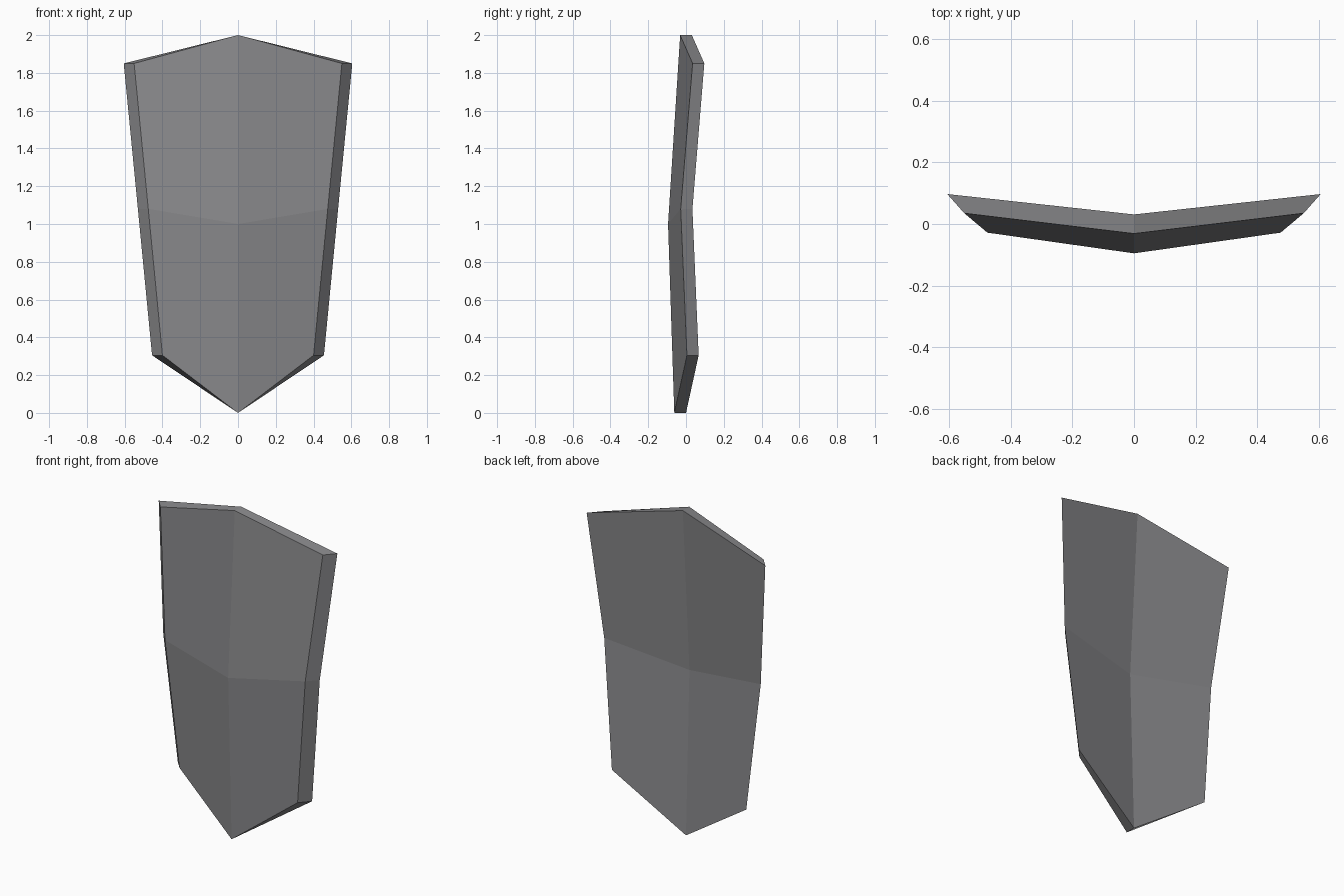
import bpy, bmesh

if "Cube" in bpy.data.objects:
    bpy.data.objects.remove(bpy.data.objects["Cube"])

# Rows from bottom to top: (spine y, spine z), (rim x, rim y, rim z) on the front
ROWS = [
    ((-0.062, 0.0), (0.40, 0.005, 0.305)),
    ((-0.095, 1.0), (0.475, -0.028, 1.08)),
    ((-0.031, 2.0), (0.55, 0.035, 1.85)),
]
THICK, FLARE = 0.062, 0.055

steel = bpy.data.materials.new("steel_grey")
steel.diffuse_color = (0.25, 0.25, 0.26, 1)
steel.use_nodes = True
steel.node_tree.nodes["Principled BSDF"].inputs["Base Color"].default_value = steel.diffuse_color

# Right half of the plate, with the rim flaring outward towards the back
bm = bmesh.new()
layers = []
for back in (0, 1):
    layers.append([(bm.verts.new((0, y + back * THICK, z)),
                    bm.verts.new((rx + back * FLARE, ry + back * THICK, rz)))
                   for (y, z), (rx, ry, rz) in ROWS])
front, rear = layers
for i in range(2):
    bm.faces.new((front[i][0], front[i][1], front[i + 1][1], front[i + 1][0]))
    bm.faces.new((rear[i][0], rear[i + 1][0], rear[i + 1][1], rear[i][1]))
    bm.faces.new((front[i][1], rear[i][1], rear[i + 1][1], front[i + 1][1]))
# Bottom and top rims
bm.faces.new((front[0][0], rear[0][0], rear[0][1], front[0][1]))
bm.faces.new((front[2][0], front[2][1], rear[2][1], rear[2][0]))

mesh = bpy.data.meshes.new("shield_plate")
bm.to_mesh(mesh)
bm.free()
mesh.materials.append(steel)
plate = bpy.data.objects.new("shield_plate", mesh)
bpy.context.collection.objects.link(plate)

# Left half
mirror = plate.modifiers.new("mirror", 'MIRROR')
mirror.use_clip = True
